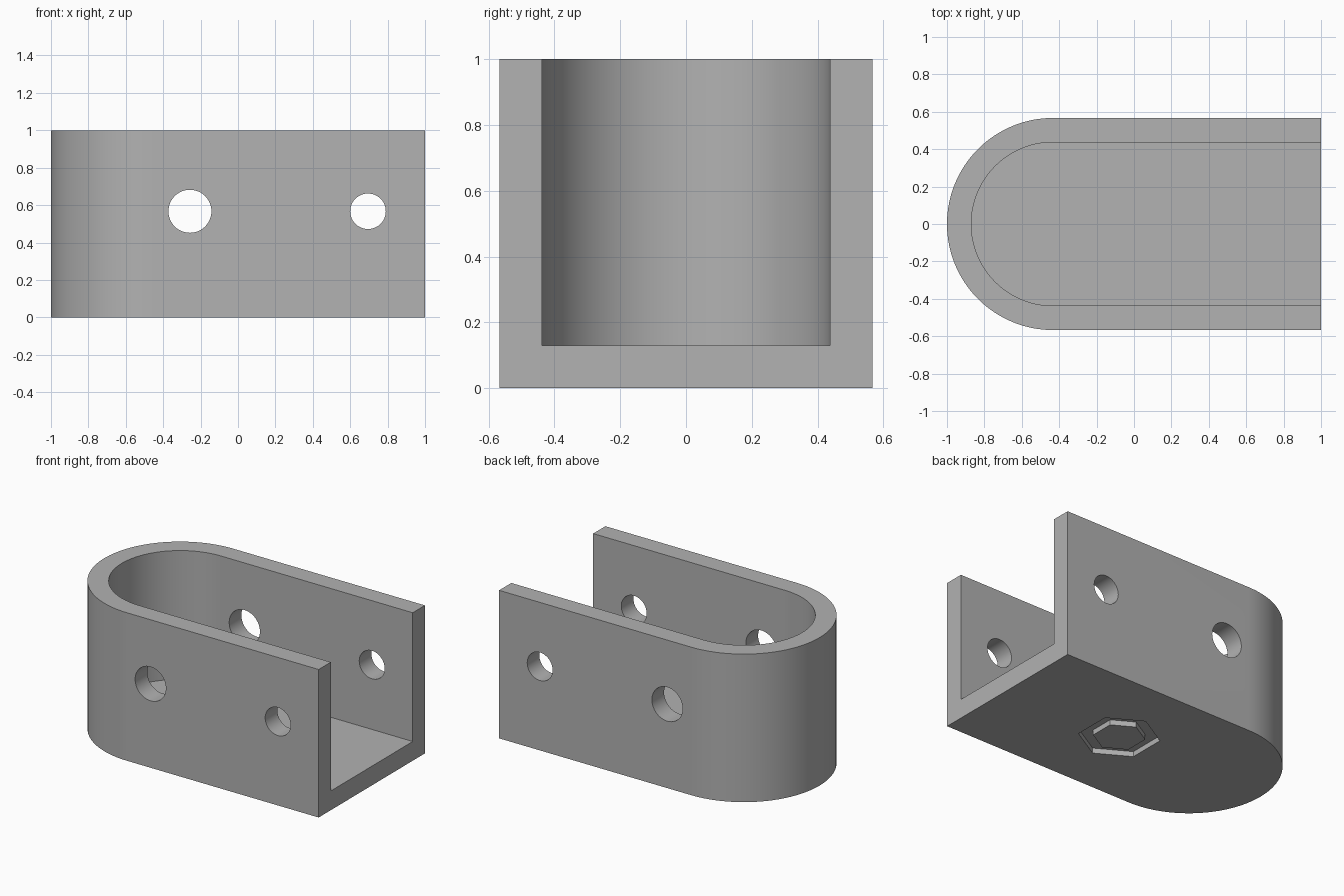
import bpy
import bmesh
import math

cube = bpy.data.objects.get("Cube")
if cube:
    bpy.data.objects.remove(cube, do_unlink=True)

RADIUS, WALL, HEIGHT = 0.567, 0.13, 1.0
ARC_X = RADIUS - 1.0
HOLE_Z = 0.567

grey = bpy.data.materials.new("matte grey")
grey.use_nodes = True
colour = (0.445, 0.445, 0.445, 1.0)
grey.diffuse_color = colour
grey.node_tree.nodes["Principled BSDF"].inputs["Base Color"].default_value = colour


def prism(name, outline, z0, z1):
    """Extrude a flat outline from z0 to z1."""
    bm = bmesh.new()
    face = bm.faces.new([bm.verts.new((x, y, z0)) for x, y in outline])
    top = bmesh.ops.extrude_face_region(bm, geom=[face])["geom"]
    bmesh.ops.translate(bm, vec=(0, 0, z1 - z0),
                        verts=[v for v in top if isinstance(v, bmesh.types.BMVert)])
    bmesh.ops.recalc_face_normals(bm, faces=bm.faces)
    mesh = bpy.data.meshes.new(name)
    bm.to_mesh(mesh)
    bm.free()
    mesh.materials.append(grey)
    obj = bpy.data.objects.new(name, mesh)
    bpy.context.collection.objects.link(obj)
    return obj


def u_outline(radius, end_x, steps=64):
    """Half circle at -x, straight sides running to end_x."""
    angles = [math.pi / 2 + math.pi * i / steps for i in range(steps + 1)]
    arc = [(ARC_X + radius * math.cos(a), radius * math.sin(a)) for a in angles]
    return arc + [(end_x, -radius), (end_x, radius)]


def polygon(radius, sides, cx=0.0, turn=0.0):
    angles = [turn + math.tau * i / sides for i in range(sides)]
    return [(cx + radius * math.cos(a), radius * math.sin(a)) for a in angles]


def cut(target, cutter):
    mod = target.modifiers.new(cutter.name, "BOOLEAN")
    mod.operation = "DIFFERENCE"
    mod.solver = "EXACT"
    mod.object = cutter
    bpy.context.view_layer.objects.active = target
    bpy.ops.object.modifier_apply(modifier=mod.name)
    bpy.data.objects.remove(cutter, do_unlink=True)


# Channel body with rounded closed end and open front end
body = prism("channel_body", u_outline(RADIUS, 1.0), 0, HEIGHT)
cut(body, prism("channel_cutter", u_outline(RADIUS - WALL, 1.2), WALL, HEIGHT + 0.2))

# Pin holes through both side walls
for x, r in ((-0.257, 0.115), (0.695, 0.095)):
    hole = prism("hole_cutter", polygon(r, 48), -1, 1)
    hole.rotation_euler.x = math.pi / 2
    hole.location = (x, 0, HOLE_Z)
    bpy.context.view_layer.update()
    cut(body, hole)

# Hexagonal groove in the underside, leaving a flush hexagonal island
HEX_X, DEPTH = 0.117, 0.035
groove = prism("groove_cutter", polygon(0.25, 6, HEX_X, math.pi / 6), -0.1, DEPTH)
cut(groove, prism("island_cutter", polygon(0.16, 6, HEX_X, math.pi / 6), -0.2, 0.2))
cut(body, groove)

# Smooth curved walls, keep edges sharp
bpy.ops.object.select_all(action="DESELECT")
body.select_set(True)
bpy.context.view_layer.objects.active = body
bpy.ops.object.shade_smooth_by_angle(angle=math.radians(30))
